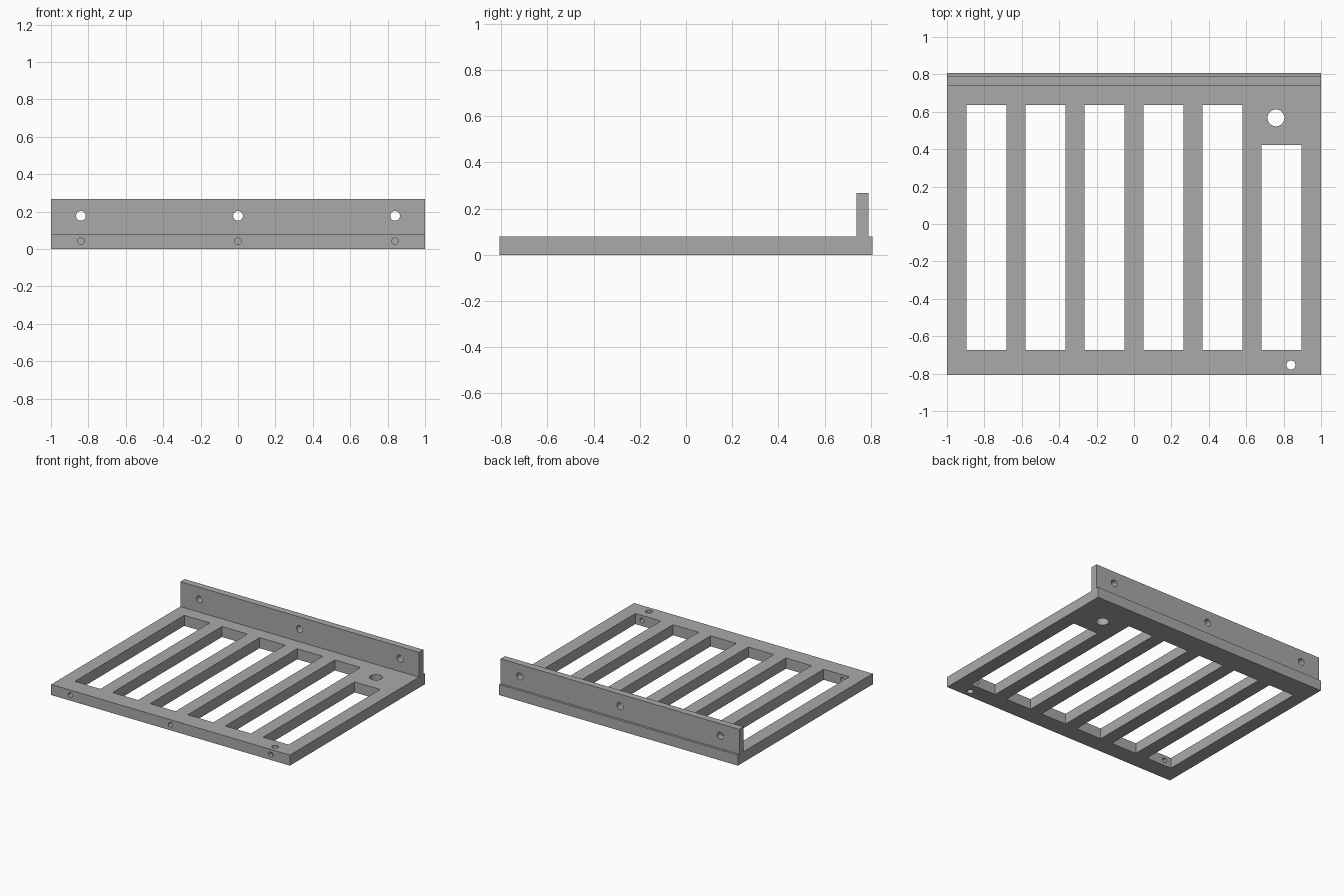
import bpy, math
from mathutils import Vector

cube = bpy.data.objects.get("Cube")
if cube:
    bpy.data.objects.remove(cube, do_unlink=True)

grey = bpy.data.materials.new("plain grey")
grey.use_nodes = True
colour = (0.4, 0.4, 0.4, 1)
grey.diffuse_color = colour
grey.node_tree.nodes["Principled BSDF"].inputs["Base Color"].default_value = colour


def box(name, low, high):
    low, high = Vector(low), Vector(high)
    bpy.ops.mesh.primitive_cube_add(size=1, location=(low + high) / 2)
    ob = bpy.context.object
    ob.name = name
    ob.scale = high - low
    bpy.ops.object.transform_apply(location=True, rotation=False, scale=True)
    ob.data.materials.append(grey)
    return ob


def rod(name, centre, radius, length, along_y=False):
    tilt = (math.pi / 2, 0, 0) if along_y else (0, 0, 0)
    bpy.ops.mesh.primitive_cylinder_add(vertices=32, radius=radius, depth=length,
                                        location=centre, rotation=tilt)
    ob = bpy.context.object
    ob.name = name
    ob.data.materials.append(grey)
    return ob


def cut(target, cutter):
    cutter.hide_render = True
    mod = target.modifiers.new("cut", "BOOLEAN")
    mod.operation = "DIFFERENCE"
    mod.solver = "EXACT"
    mod.object = cutter
    bpy.context.view_layer.objects.active = target
    bpy.ops.object.modifier_apply(modifier=mod.name)
    bpy.data.objects.remove(cutter, do_unlink=True)


HALF_Y, THICK = 0.807, 0.08
SCREW_X = (-0.84, 0, 0.84)

# Slotted base plate and the upright rail along its back edge
base = box("base_plate", (-1, -HALF_Y, 0), (1, HALF_Y, THICK))
rail = box("back_rail", (-1, 0.738, THICK), (1, 0.79, 0.268))

# Six long slots, the last one shorter to leave room for the large hole
for i in range(6):
    x = -0.789 + 0.3155 * i
    end = 0.422 if i == 5 else 0.637
    cut(base, box("slot_cutter", (x - 0.107, -0.673, -0.1), (x + 0.107, end, 0.2)))

# Vertical holes through the plate
cut(base, rod("large_hole_cutter", (0.759, 0.567, THICK / 2), 0.045, 0.3))
cut(base, rod("small_hole_cutter", (0.839, -0.754, THICK / 2), 0.024, 0.3))

# Screw holes in the front edge and through the back rail
for x in SCREW_X:
    cut(base, rod("edge_hole_cutter", (x, -HALF_Y, 0.042), 0.018, 0.29, True))
    cut(rail, rod("rail_hole_cutter", (x, 0.764, 0.177), 0.026, 0.2, True))

# Smooth hole walls while keeping all edges crisp
for ob in (base, rail):
    bpy.ops.object.select_all(action="DESELECT")
    ob.select_set(True)
    bpy.context.view_layer.objects.active = ob
    bpy.ops.object.shade_smooth_by_angle(angle=math.radians(30))
